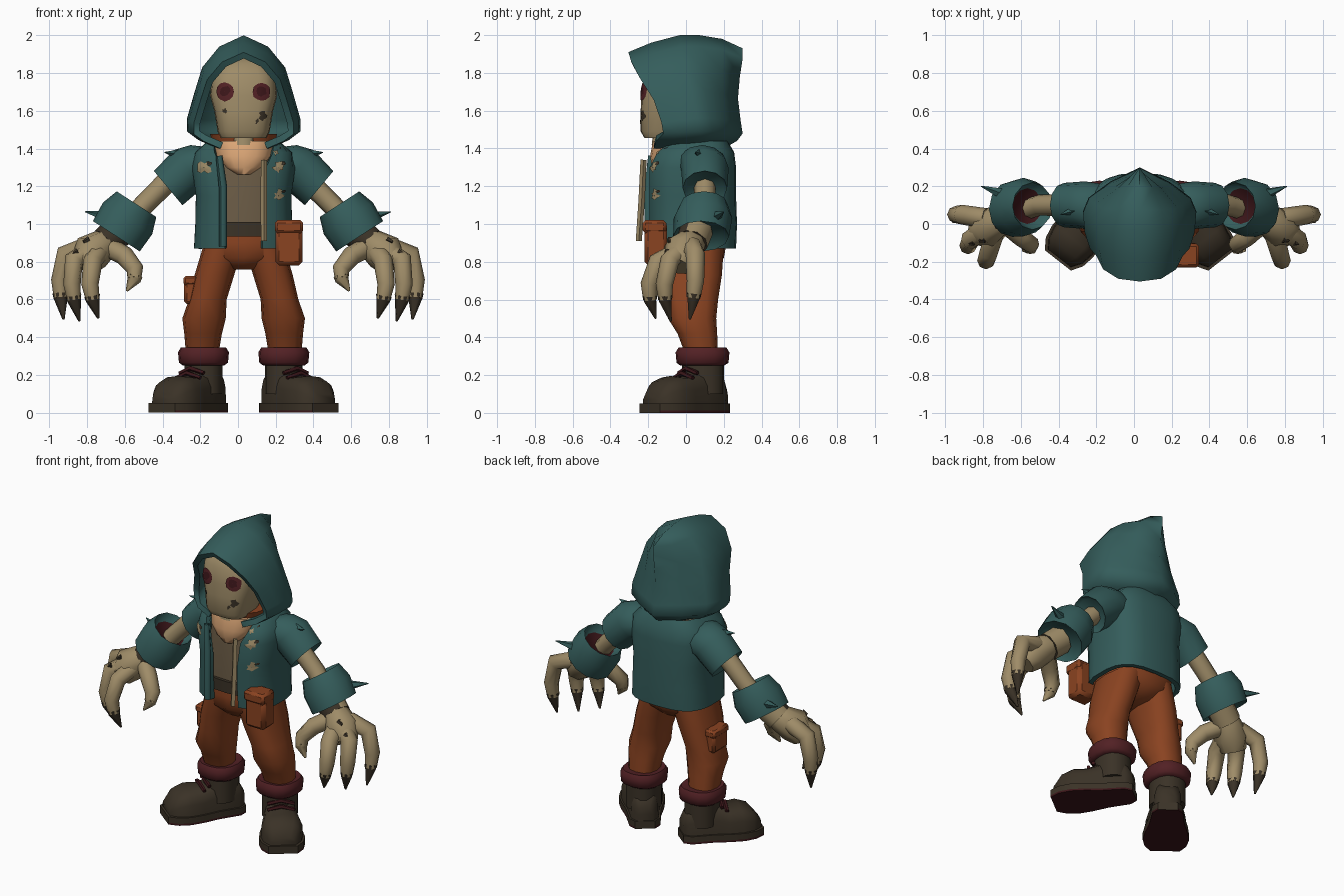
import bpy, bmesh, math, random
from mathutils import Vector

random.seed(4)
if "Cube" in bpy.data.objects:
    bpy.data.objects.remove(bpy.data.objects["Cube"])


def material(name, *rgb):
    m = bpy.data.materials.new(name)
    m.use_nodes = True
    m.diffuse_color = (*rgb, 1)
    bsdf = next(n for n in m.node_tree.nodes if n.type == 'BSDF_PRINCIPLED')
    bsdf.inputs["Base Color"].default_value = (*rgb, 1)
    return m


TEAL = material("teal cloth", .035, .110, .106)
BONE = material("bone beige", .345, .262, .138)
PEACH = material("peach cloth", .78, .42, .20)
RUST = material("rust cloth", .255, .056, .015)
MAROON = material("maroon cloth", .085, .015, .018)
BOOT = material("boot brown", .043, .032, .020)
DARK = material("dark red", .045, .008, .010)
SHIRT = material("shirt brown", .15, .108, .062)
MID = .03          # centre line of the body
P = .62            # squareness of the oval sections


def finish(name, bm, mats, thick=0, recalc=True, rule=None, angle=60):
    bmesh.ops.remove_doubles(bm, verts=bm.verts, dist=.0005)
    if recalc:
        bmesh.ops.recalc_face_normals(bm, faces=bm.faces)
    bm.normal_update()
    for f in bm.faces:
        f.material_index = rule(f) if rule else 0
    me = bpy.data.meshes.new(name)
    bm.to_mesh(me)
    bm.free()
    for m in mats:
        me.materials.append(m)
    ob = bpy.data.objects.new(name, me)
    bpy.context.collection.objects.link(ob)
    bpy.ops.object.select_all(action='DESELECT')
    ob.select_set(True)
    bpy.context.view_layer.objects.active = ob
    if thick:
        mod = ob.modifiers.new("thickness", 'SOLIDIFY')
        mod.thickness, mod.offset = thick, -1
        bpy.ops.object.modifier_apply(modifier=mod.name)
    bpy.ops.object.shade_smooth_by_angle(angle=math.radians(angle))


def loft(name, rings, mats, closed=True, caps=True, **kw):
    bm = bmesh.new()
    vs = [[bm.verts.new(p) for p in r] for r in rings]
    n = len(vs[0])
    for a, b in zip(vs, vs[1:]):
        for j in range(n if closed else n - 1):
            k = (j + 1) % n
            bm.faces.new((a[j], a[k], b[k], b[j]))
    if caps:
        bm.faces.new(vs[0][::-1])
        bm.faces.new(vs[-1])
    finish(name, bm, mats, **kw)


def spow(v, p):
    return math.copysign(abs(v) ** p, v)


def oval(cx, z, hw, yf, yb, gap=0, n=16, p=P):
    """Rounded-square ring, running from the front around the back."""
    a0 = math.asin((gap / hw) ** (1 / p)) if gap else 0
    ring = []
    for i in range(n + 1 if gap else n):
        a = a0 + (2 * math.pi - 2 * a0) * i / n
        ring.append((cx + hw * spow(math.sin(a), p),
                     (yf + yb) / 2 - (yb - yf) / 2 * spow(math.cos(a), p), z))
    return ring


def stack(name, cx, levels, mats, **kw):
    loft(name, [oval(cx, *l, **kw) for l in levels], mats)


def tube(name, pts, mats, sides=8, axis=None, **kw):
    """Tube through (x, y, z, radius) points."""
    rings = []
    for i, p in enumerate(pts):
        q, r = pts[max(i - 1, 0)], pts[min(i + 1, len(pts) - 1)]
        d = Vector(axis) if axis else Vector(r[:3]) - Vector(q[:3])
        side = Vector((0, 1, 0)).cross(d).normalized()
        up = d.normalized().cross(side)
        rings.append([Vector(p[:3]) + p[3] * (side * math.cos(t) + up * math.sin(t))
                      for t in (2 * math.pi * j / sides for j in range(sides))])
    loft(name, rings, mats, **kw)


def box(name, c, size, mat, bevel=.012):
    bm = bmesh.new()
    bmesh.ops.create_cube(bm, size=1)
    bmesh.ops.scale(bm, vec=size, verts=bm.verts)
    bmesh.ops.bevel(bm, geom=bm.edges[:], offset=bevel, segments=1, affect='EDGES')
    bmesh.ops.translate(bm, vec=c, verts=bm.verts)
    finish(name, bm, [mat], angle=40)


def patch(name, levels, x, z, rx, rz, mat, rough=.0, n=12, p=P, lift=.006):
    """Thin painted plate that follows the front of a stacked shape."""
    def front(px, pz):
        a, b = next(((a, b) for a, b in zip(levels, levels[1:]) if b[0] >= pz), levels[-2:])
        t = (pz - a[0]) / (b[0] - a[0])
        hw, yf, yb = (a[k] + (b[k] - a[k]) * t for k in (1, 2, 3))
        c = max(0, 1 - (abs(px - MID) / hw) ** (2 / p)) ** (p / 2)
        return (yf + yb) / 2 - (yb - yf) / 2 * c - lift
    wob = [1 - rough * random.random() for _ in range(n)]
    rings = []
    for s in (1, .5, .05):
        ring = [(x + rx * s * w * math.cos(2 * math.pi * j / n),
                 z + rz * s * w * math.sin(2 * math.pi * j / n)) for j, w in enumerate(wob)]
        rings.append([(px, front(px, pz), pz) for px, pz in ring])
    loft(name, rings, [mat], caps=False, recalc=False)


# head, eye sockets and cracks
head = [(1.455, .12, -.22, 0), (1.49, .138, -.24, .05), (1.6, .156, -.24, .1), (1.68, .178, -.237, .12),
        (1.78, .168, -.225, .12), (1.85, .13, -.18, .1), (1.89, .06, -.1, .04)]
stack("head", MID, head, [BONE], n=20)
for x in (-.07, .125):
    patch("eye_socket", head, x, 1.7, .05, .052, MAROON, .12)
    patch("eye_hollow", head, x, 1.705, .032, .032, DARK, .3, lift=.0085)
for x, z, r in ((.13, 1.575, .027), (-.07, 1.6, .014), (.1, 1.545, .014)):
    patch("face_crack", head, x, z, r, r * 1.3, BOOT, .6)
stack("neck", MID, [(1.42, .06, -.182, .06), (1.5, .06, -.17, .06)], [BONE])

# hood: arches from the face opening to the back ridge
half = [(.14, 1.40, -.17, .20), (.24, 1.445, -.16, .27), (.30, 1.49, -.12, .30), (.30, 1.56, -.13, .29),
        (.26, 1.70, -.17, .275), (.22, 1.83, -.24, .285), (.13, 1.94, -.29, .30), (0, 2.0, -.305, .30)]
arch = [(-h, z, a, b) for h, z, a, b in half] + [(h, z, a, b) for h, z, a, b in half[-2::-1]]
rings = []
for f, s, drop in ((0, .88, .09), (.2, .97, .04), (.45, 1, 0), (.62, .90, 0), (.82, .52, .02), (1, 0, .07)):
    rings.append([(MID + h * s, a + (b - a) * f, z - drop * (z - 1.4) / .6) for h, z, a, b in arch])
loft("hood", rings, [TEAL], closed=False, caps=False, recalc=False, thick=.035, angle=80)

# jacket with open front
coat = [(.87, .265, -.19, .265, .1), (1.0, .258, -.2, .27, .1), (1.15, .255, -.2, .265, .1),
        (1.3, .275, -.2, .265, .12), (1.38, .26, -.17, .255, .155), (1.44, .19, -.12, .22, .16)]
COAT_P = .7
loft("jacket", [oval(MID, *l, n=20, p=COAT_P) for l in coat], [TEAL], closed=False, caps=False,
     recalc=False, thick=.03)
for x, z, r in ((-.18, 1.3, .046), (.215, 1.3, .04), (.215, 1.15, .04), (.2, 1.38, .02)):
    patch("jacket_tear", coat, x, z, r, r, BONE, .6, p=COAT_P)
    patch("jacket_tear_edge", coat, x + .025, z + .022, r * .4, r * .3, BOOT, .6, p=COAT_P, lift=.009)
tube("zip_strip", [(.137, -.225, 1.34, .016), (.137, -.235, 1.12, .017), (.137, -.25, .91, .016)], [BONE], 4)
tube("jacket_edge", [(-.1, -.185, 1.36, .018), (-.08, -.2, 1.2, .022), (-.08, -.2, .88, .022)], [TEAL], 6)

# shirt, neck cloth, belt
stack("shirt", MID, [(.95, .19, -.15, .16), (1.2, .19, -.15, .16), (1.4, .17, -.13, .14)], [SHIRT])
stack("neck_cloth", MID, [(1.262, .035, -.165, -.1), (1.30, .1, -.18, 0), (1.36, .15, -.19, .06),
                          (1.44, .17, -.175, .1)], [PEACH], p=.85)
stack("neck_band", MID, [(1.43, .165, -.15, .1), (1.478, .178, -.16, .1)], [RUST], p=.9)
stack("belt", MID, [(.935, .21, -.17, .2), (1.01, .205, -.17, .19)], [BOOT])

# trousers
stack("hips", MID, [(.76, .06, -.1, .14), (.82, .17, -.155, .2), (.9, .215, -.162, .215),
                    (.97, .205, -.155, .2)], [RUST])
leg = [(.88, .11, .105, -.155, .2), (.73, .155, .105, -.14, .19), (.6, .19, .1, -.11, .17),
       (.5, .21, .115, -.095, .16), (.42, .215, .1, -.045, .165), (.3, .22, .085, 0, .17)]
box("hip_pouch", (.27, -.16, .895), (.145, .12, .23), RUST, .02)
box("pouch_flap", (.27, -.167, .985), (.15, .125, .07), RUST, .015)
box("thigh_pocket", (-.25, .04, .65), (.07, .15, .15), RUST, .015)
box("thigh_pocket_flap", (-.252, .04, .7), (.075, .16, .05), RUST, .012)

stations = [(-.13, .05, .14), (-.09, .082, .21), (.04, .095, .23), (.14, .118, .19), (.22, .128, .195),
            (.29, .115, .17), (.345, .078, .1)]
turn = math.radians(38)
for s, side in ((1, "left_"), (-1, "right_")):
    # legs and ankle cuffs
    loft(side + "leg", [oval(MID + s * c, z, *r, n=12, p=.8) for z, c, *r in leg], [RUST])
    ax = MID + s * .213
    stack(side + "ankle_cuff", ax, [(.25, .11, -.03, .2), (.265, .13, -.05, .225), (.32, .135, -.055, .23),
                                    (.345, .12, -.04, .215), (.34, .09, -.01, .19)], [MAROON], p=.85)

    # boots, turned outwards
    def place(u, v, z):
        return (ax + s * u * math.sin(turn) + v * math.cos(turn),
                .09 - u * math.cos(turn) + s * v * math.sin(turn), z)
    arcs = [math.pi * j / 8 for j in range(9)]
    loft(side + "boot", [[place(u, w * spow(math.cos(t), .6), .03 + (h - .03) * math.sin(t) ** .6)
                          for t in arcs] for u, w, h in stations], [BOOT])
    loft(side + "sole", [[place(u * 1.04, v * (w + .01), z) for v, z in
                          ((1, 0), (1, .012), (1, .05), (-1, .05), (-1, .012), (-1, 0))]
                         for u, w, h in stations], [BOOT, DARK], angle=40,
         rule=lambda f: int(f.calc_center_median().z < .01))
    stack(side + "boot_shaft", ax, [(.1, .1, -.02, .2), (.28, .1, -.02, .2)], [BOOT], p=.85)
    for u, z in ((.1, .225), (.13, .2)):
        tube(side + "lace", [(*place(u, -.08, z - .015), .012), (*place(u + .01, 0, z + .01), .014),
                             (*place(u, .08, z - .015), .012)], [DARK], 5)

    # sleeves and forearms
    tube(side + "sleeve", [(MID + s * x, y, z, r) for x, y, z, r in
                           ((.12, .07, 1.33, .1), (.2, .085, 1.32, .128), (.29, .1, 1.295, .126),
                            (.40, .1, 1.19, .118), (.385, .1, 1.205, .095))],
         [TEAL], 12, axis=(s * .6, 0, -.5))
    tube(side + "forearm", [(s * .37, .1, 1.23, .058), (s * .5, .1, 1.1, .056), (s * .66, .05, .92, .055)],
         [BONE])

    # wide wrist cuffs, dark inside the upper opening, with one ragged spike
    tube(side + "wrist_cuff", [(s * x, y, z, r) for x, y, z, r in
                               ((.565, .095, 1.065, .095), (.538, .095, 1.105, .125), (.585, .09, 1.03, .155),
                                (.645, .08, .935, .148), (.625, .08, .965, .115))], [TEAL, DARK], 12,
         axis=(s * .11, 0, -.17), rule=lambda f: int(len(f.verts) > 4 and f.normal.z > 0))
    tube(side + "cuff_spike", [(s * .70, .16, 1.04, .03), (s * .81, .2, 1.065, .003)], [TEAL], 5)

    # torn wrist wrap, dark on the front only
    tube(side + "wrist_wrap", [(s * .62, .055, .97, .09), (s * .70, .03, .9, .087)], [BONE, BOOT], 9,
         rule=lambda f: int(f.normal.y < -.1))

    # shoulder rips
    tube(side + "sleeve_rip", [(MID + s * .35, .07, 1.37, .025), (MID + s * .42, .05, 1.38, .002)], [TEAL], 4)

    # hands: palm, fingers and claws
    tube(side + "palm", [(s * .645, .06, .94, .05), (s * .70, .03, .9, .08), (s * .775, -.02, .85, .105),
                         (s * .82, -.05, .78, .075)], [BONE])
    fingers = {
        "outer_finger": [(.79, .03, .88), (.915, .05, .84), (.945, .05, .7), (.94, .04, .61), (.925, .02, .495)],
        "middle_finger": [(.78, -.02, .86), (.87, -.085, .81), (.88, -.115, .68), (.87, -.11, .6), (.84, -.08, .485)],
        "inner_finger": [(.74, -.04, .85), (.77, -.15, .8), (.785, -.195, .68), (.77, -.19, .6), (.74, -.16, .5)],
        "thumb": [(.69, .01, .88), (.60, -.07, .83), (.545, -.11, .76), (.55, -.125, .71), (.59, -.14, .645)],
    }
    for name, path in fingers.items():
        pts = [(s * x, y, z, r) for (x, y, z), r in zip(path, (.055, .052, .046, .037, .006))]
        tube(side + name, pts[:4], [BONE], 8)
        base = Vector(pts[3][:3]).lerp(Vector(pts[2][:3]), .25)
        tube(side + name + "_claw", [(*base, .042), (*pts[3][:3], .038), pts[4]],
             [BONE if name == "thumb" else BOOT], 6)
    for x, y, z in ((.79, -.085, .92), (.85, -.1, .855)):
        tube(side + "knuckle_scar", [(s * x, y, z, .016), (s * (x + .03), y - .005, z - .015, .008)], [BOOT], 5)
